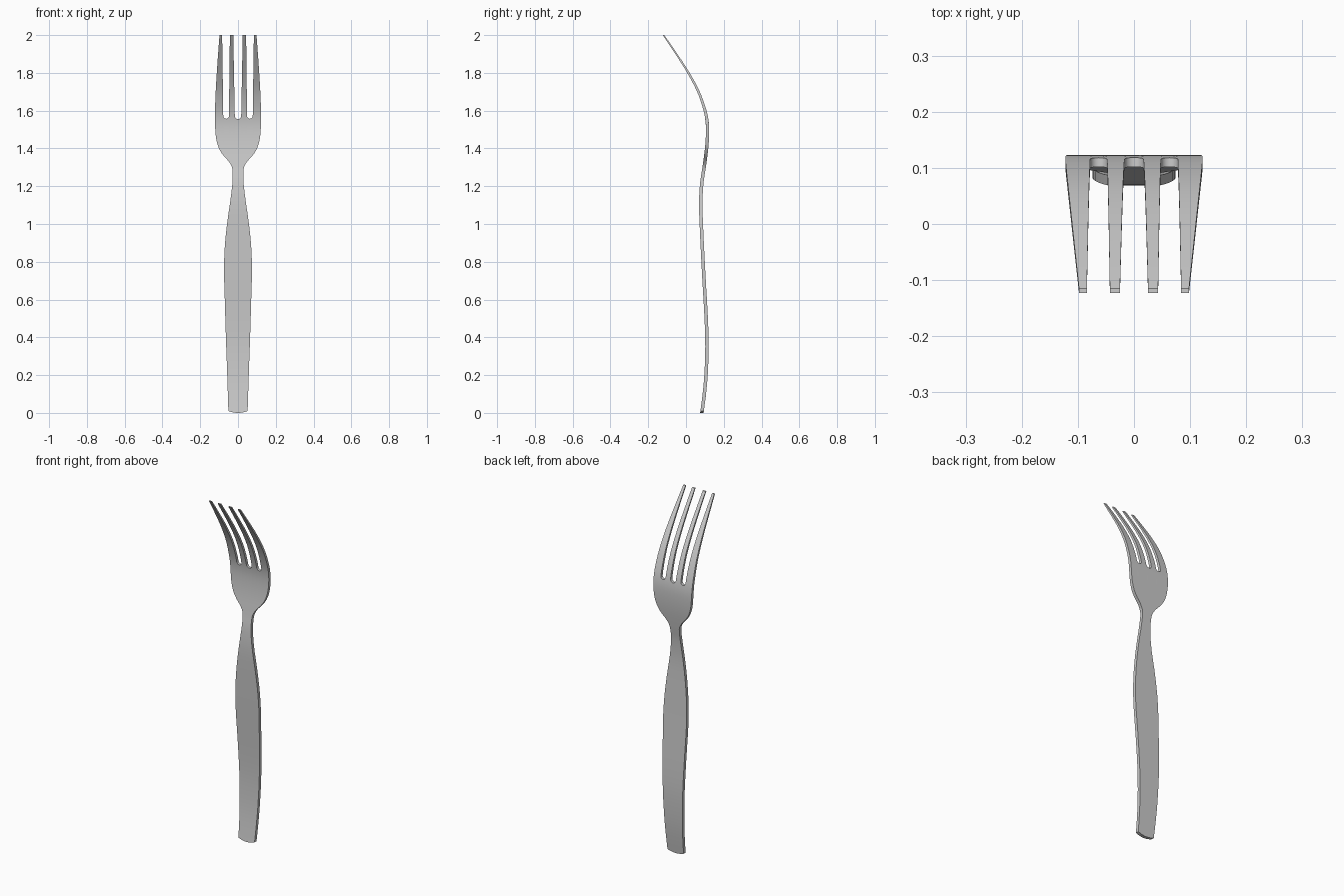
import bpy, bmesh, math

if "Cube" in bpy.data.objects:
    bpy.data.objects.remove(bpy.data.objects["Cube"])

# Side curve (z, y), half width (z, x) and thickness (z, t) along the fork
BEND = [(0, .084), (.1, .097), (.2, .106), (.35, .111), (.5, .107), (.75, .093), (1, .081),
        (1.12, .078), (1.22, .084), (1.3, .096), (1.4, .109), (1.48, .114), (1.54, .112),
        (1.6, .101), (1.7, .066), (1.8, .013), (1.9, -.051), (2, -.119)]
WIDTH = [(0, .051), (.2, .057), (.4, .064), (.6, .070), (.76, .074), (.88, .070), (1, .058),
         (1.12, .041), (1.2, .031), (1.26, .028), (1.3, .032), (1.33, .048), (1.36, .075),
         (1.39, .096), (1.43, .111), (1.48, .119), (1.57, .122), (1.68, .119), (1.82, .111), (2, .098)]
THICK = [(0, .018), (1.1, .018), (1.5, .017), (1.7, .013), (2, .007)]
ZS, ZM = 1.572, 1.36          # slot centres; row where the slot bottoms start to shape the grid
W = .122


def curve(pts, z):
    """Smooth interpolation through (z, value) points."""
    n = len(pts)
    i = max(0, min(n - 2, sum(p[0] <= z for p in pts) - 1))

    def slope(k):
        a, b = pts[max(k - 1, 0)], pts[min(k + 1, n - 1)]
        return (b[1] - a[1]) / (b[0] - a[0])
    (z0, v0), (z1, v1) = pts[i], pts[i + 1]
    h = z1 - z0
    t = (z - z0) / h
    return ((2*t**3 - 3*t**2 + 1) * v0 + (t**3 - 2*t**2 + t) * h * slope(i)
            + (3*t**2 - 2*t**3) * v1 + (t**3 - t**2) * h * slope(i + 1))


bm = bmesh.new()


def vert(x, z):
    return bm.verts.new((x, curve(BEND, z), z))


def bridge(a, b):
    for i in range(len(a) - 1):
        bm.faces.new((a[i], a[i + 1], b[i + 1], b[i]))


# Columns: tine spans joined by rounded slot bottoms
tines = [(-.122, -.078, -.098, -.084), (-.048, -.017, -.043, -.025),
         (.017, .048, .025, .043), (.078, .122, .084, .098)]
cols, spans = [], []
for k, (l, r, _, _) in enumerate(tines):
    start = len(cols)
    cols += [(l + (r - l) * i / 3, ZS) for i in range(4)]
    spans.append((start, start + 4))
    if k < 3:
        nxt = tines[k + 1][0]
        c, rad = (r + nxt) / 2, (nxt - r) / 2
        for i in range(1, 8):
            a = math.pi * i / 8
            cols.append((c - rad * math.cos(a), ZS - rad * math.sin(a)))

# Handle, neck and head as one sheet
rows = []
lower = [i * .05 for i in range(25)] + [1.22 + i * .014 for i in range(10)]
for z in lower:
    rows.append([vert(x / W * curve(WIDTH, z), z + .01 * (x / W)**2 * max(0, 1 - z / .2))
                 for x, _ in cols])
for i in range(13):
    row = []
    for x, top in cols:
        z = ZM + (top - ZM) * i / 12
        # width follows the full-height row so slot bottoms stay round
        row.append(vert(x / W * curve(WIDTH, ZM + (ZS - ZM) * i / 12), z))
    rows.append(row)
for a, b in zip(rows, rows[1:]):
    bridge(a, b)

# Four tapering tines growing from the head
for (l0, r0, l1, r1), (s, e) in zip(tines, spans):
    prev = rows[-1][s:e]
    for i in range(1, 17):
        t = i / 16
        z = ZS + (2 - ZS) * t
        l, r = l0 + (l1 - l0) * t, r0 + (r1 - r0) * t
        if l0 == -W:
            l = -curve(WIDTH, z)
        if r0 == W:
            r = curve(WIDTH, z)
        row = [vert(l + (r - l) * j / 3, z) for j in range(4)]
        bridge(prev, row)
        prev = row

# Thicken the sheet
front = list(bm.verts)
res = bmesh.ops.extrude_face_region(bm, geom=list(bm.faces), use_keep_orig=True)
back = [g for g in res["geom"] if isinstance(g, bmesh.types.BMVert)]
for group, sign in ((front, -1), (back, 1)):
    for v in group:
        z = v.co.z
        d = (curve(BEND, min(z + .01, 2)) - curve(BEND, max(z - .01, 0))) / .02
        v.co.y += sign * curve(THICK, z) / 2 * math.sqrt(1 + d * d)
bmesh.ops.recalc_face_normals(bm, faces=list(bm.faces))

mesh = bpy.data.meshes.new("fork")
bm.to_mesh(mesh)
bm.free()
fork = bpy.data.objects.new("fork", mesh)
bpy.context.collection.objects.link(fork)
bpy.context.view_layer.objects.active = fork
fork.select_set(True)
bpy.ops.object.shade_smooth_by_angle(angle=math.radians(35))
